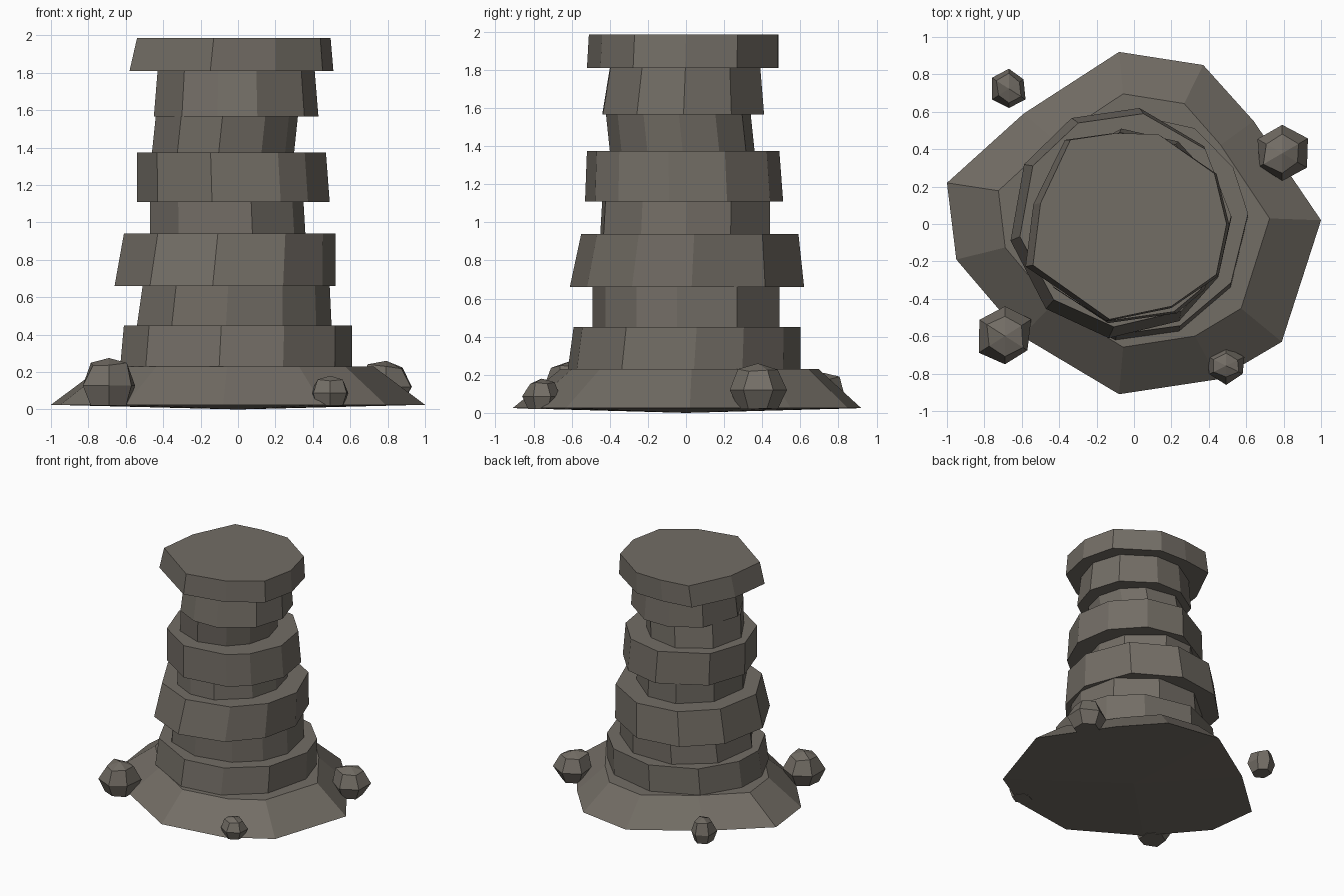
import bpy, bmesh, random
from math import cos, sin, radians

cube = bpy.data.objects.get("Cube")
if cube:
    bpy.data.objects.remove(cube, do_unlink=True)

random.seed(4)
STONE = (0.17, 0.153, 0.13, 1)
stone = bpy.data.materials.new("grey_brown_stone")
stone.use_nodes = True
stone.diffuse_color = STONE
stone.node_tree.nodes["Principled BSDF"].inputs["Base Color"].default_value = STONE


def finish(name, bm):
    """Turn the bmesh into a flat shaded stone object."""
    bmesh.ops.recalc_face_normals(bm, faces=bm.faces)
    mesh = bpy.data.meshes.new(name)
    bm.to_mesh(mesh)
    bm.free()
    mesh.materials.append(stone)
    obj = bpy.data.objects.new(name, mesh)
    bpy.context.collection.objects.link(obj)


def fit(values, low, high):
    """Stretch a list of values so that it spans low to high."""
    a, b = min(values), max(values)
    return [low + (v - a) * (high - low) / (b - a) for v in values]


def fit_outline(points, x_span, y_span):
    """Fit an outline into the given x and y spans."""
    xs, ys = zip(*points)
    return list(zip(fit(xs, *x_span), fit(ys, *y_span)))


def loft(name, lower, upper, z_low, z_high, point_z=None):
    """Join two outlines with side walls, capped at both ends."""
    bm = bmesh.new()
    low = [bm.verts.new((x, y, z_low)) for x, y in lower]
    high = [bm.verts.new((x, y, z_high)) for x, y in upper]
    bm.faces.new(high)
    if point_z is None:
        bm.faces.new(low[::-1])
    else:
        tip = bm.verts.new((0, 0, point_z))
    for i in range(len(low)):
        j = (i + 1) % len(low)
        bm.faces.new((low[i], low[j], high[j], high[i]))
        if point_z is not None:
            bm.faces.new((low[j], low[i], tip))
    finish(name, bm)


# Flared foot with a shallow pointed underside
foot = [(1, 0.02), (0.64, 0.55), (0.37, 0.85), (-0.08, 0.92), (-0.59, 0.59),
        (-1, 0.22), (-0.95, -0.19), (-0.6, -0.6), (-0.08, -0.91),
        (0.45, -0.83), (0.79, -0.63)]
foot_top = [(x * 0.725, y * 0.74 + 0.015) for x, y in foot]
loft("flared_foot", foot, foot_top, 0.025, 0.23, point_z=0)

# Stacked drums: upper height, lower x and y span, upper x and y span, corner angles
drums = [
    (0.45, (-0.63, 0.61), (-0.62, 0.6), (-0.61, 0.61), (-0.59, 0.6),
     (5, 30, 58, 96, 133, 166, 190, 220, 262, 294, 328)),
    (0.66, (-0.54, 0.5), (-0.49, 0.49), (-0.51, 0.49), (-0.49, 0.49),
     (30, 70, 110, 150, 195, 232, 266, 300, 327, 353)),
    (0.94, (-0.66, 0.52), (-0.61, 0.62), (-0.61, 0.52), (-0.55, 0.59),
     (2, 41, 80, 116, 150, 189, 228, 264, 302, 332)),
    (1.11, (-0.47, 0.36), (-0.45, 0.44), (-0.47, 0.35), (-0.44, 0.44),
     (0, 31, 75, 110, 150, 192, 232, 260, 289, 329)),
    (1.375, (-0.54, 0.49), (-0.53, 0.51), (-0.54, 0.47), (-0.52, 0.49),
     (26, 60, 95, 142, 180, 218, 257, 299, 320, 352)),
    (1.565, (-0.46, 0.3), (-0.4, 0.36), (-0.44, 0.32), (-0.42, 0.34),
     (0, 30, 60, 100, 145, 190, 231, 267, 303, 331)),
    (1.81, (-0.45, 0.43), (-0.44, 0.41), (-0.43, 0.41), (-0.4, 0.39),
     (0, 35, 75, 105, 140, 185, 229, 257, 285, 326)),
]
z = 0.23
for number, (top, x_low, y_low, x_high, y_high, angles) in enumerate(drums, 1):
    ring = [(cos(radians(a)), sin(radians(a))) for a in angles]
    loft(f"stone_drum_{number}", fit_outline(ring, x_low, y_low),
         fit_outline(ring, x_high, y_high), z, top)
    z = top

# Overhanging cap slab
cap = [(-0.54, -0.22), (-0.13, -0.51), (0.2, -0.44), (0.44, -0.27), (0.495, 0),
       (0.43, 0.27), (0.13, 0.48), (-0.1, 0.485), (-0.34, 0.45), (-0.5, 0.11)]
loft("cap_slab", fit_outline(cap, (-0.58, 0.51), (-0.52, 0.485)), cap, z, 1.985)


# Loose boulders around the foot, flattened underneath
def boulder(name, *spans):
    bm = bmesh.new()
    bmesh.ops.create_uvsphere(bm, u_segments=6, v_segments=4, radius=1)
    for v in bm.verts:
        v.co *= random.uniform(0.88, 1.1)
        v.co.z = min(max(v.co.z, -0.65), 0.9)
    for axis, span in enumerate(spans):
        for v, value in zip(bm.verts, fit([v.co[axis] for v in bm.verts], *span)):
            v.co[axis] = value
    finish(name, bm)


boulder("front_right_boulder", (-0.83, -0.55), (-0.75, -0.44), (0.02, 0.275))
boulder("front_left_boulder", (0.39, 0.59), (-0.86, -0.66), (0.02, 0.18))
boulder("back_left_boulder", (0.66, 0.93), (0.23, 0.53), (0.02, 0.26))
boulder("back_right_boulder", (-0.76, -0.58), (0.62, 0.83), (0.02, 0.21))
